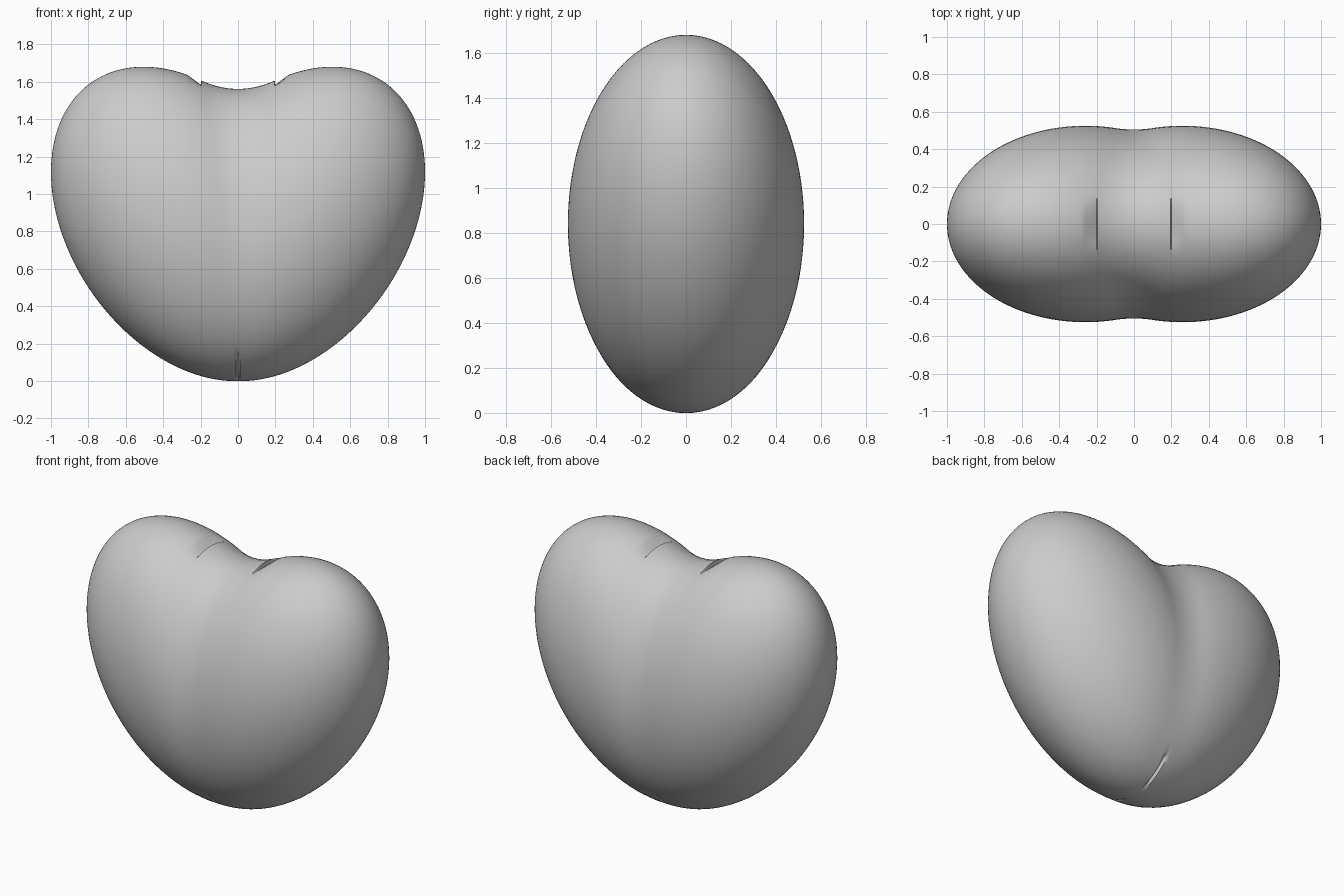
import bpy, bmesh, math

if "Cube" in bpy.data.objects:
    bpy.data.objects.remove(bpy.data.objects["Cube"])

# Each lobe is a leaning ellipsoid, lofted as elliptical sections along x
CX, CZ = 0.26, 0.84            # lobe centre
HX, HY, HZ = 0.74, 0.525, 0.793  # half sizes of the sections
LEAN = 0.375                   # rise of section centres along x
N = 96                         # points around a section


def lobe(x, t):
    q = math.sqrt(max(0.0, 1 - ((x - CX) / HX) ** 2))
    return HY * q * math.cos(t), CZ + LEAN * (x - CX) + HZ * q * math.sin(t)


def surface(x, t):
    """Point on the heart, with a rounded fillet in the valley between lobes."""
    ax = abs(x)
    w = 0.10 + 0.10 * max(0.0, math.sin(t)) ** 2
    if ax < w:
        e = 0.001
        here, ahead = lobe(w, t), lobe(w + e, t)
        y, z = (h + (a - h) / e * (ax * ax - w * w) / (2 * w)
                for h, a in zip(here, ahead))
    else:
        y, z = lobe(ax, t)
    # short creases at the two ends of the top valley
    if 0.198 < ax < 0.27 and math.sin(t) > 0 and abs(y) < 0.13:
        z -= 0.025 * (0.27 - ax) / 0.07 * (1 - (y / 0.13) ** 2)
    # narrow pinch at the bottom tip
    if ax < 0.005 and math.sin(t) < 0 and z < 0.16:
        z += 0.03 * math.sin(math.pi * max(0.0, z) / 0.16)
    return x, y, z


# Section positions, denser towards the round ends and at the creases
u0 = math.asin(-CX / HX)
xs = [CX + HX * math.sin(u0 + (math.pi / 2 - u0) * i / 48) for i in range(1, 48)]
xs = sorted(xs + [0.012, 0.196, 0.2, 0.27])
xs = [-x for x in reversed(xs)] + [0.0] + xs

bm = bmesh.new()
rings = [[bm.verts.new(surface(x, 2 * math.pi * j / N)) for j in range(N)] for x in xs]
for a, b in zip(rings, rings[1:]):
    for j in range(N):
        k = (j + 1) % N
        bm.faces.new((a[j], a[k], b[k], b[j]))
# Close the outer ends
for ring, side in ((rings[0], -1), (rings[-1], 1)):
    tip = bm.verts.new((side * (CX + HX), 0, CZ + LEAN * HX))
    for j in range(N):
        bm.faces.new((ring[j], ring[(j + 1) % N], tip))
bmesh.ops.recalc_face_normals(bm, faces=bm.faces)

mesh = bpy.data.meshes.new("heart_body")
bm.to_mesh(mesh)
bm.free()
heart = bpy.data.objects.new("heart_body", mesh)
bpy.context.collection.objects.link(heart)

grey = bpy.data.materials.new("plain_grey")
grey.diffuse_color = (0.6, 0.6, 0.6, 1)
grey.use_nodes = True
grey.node_tree.nodes["Principled BSDF"].inputs["Base Color"].default_value = grey.diffuse_color
mesh.materials.append(grey)

bpy.context.view_layer.objects.active = heart
heart.select_set(True)
bpy.ops.object.shade_smooth_by_angle(angle=math.radians(40))
